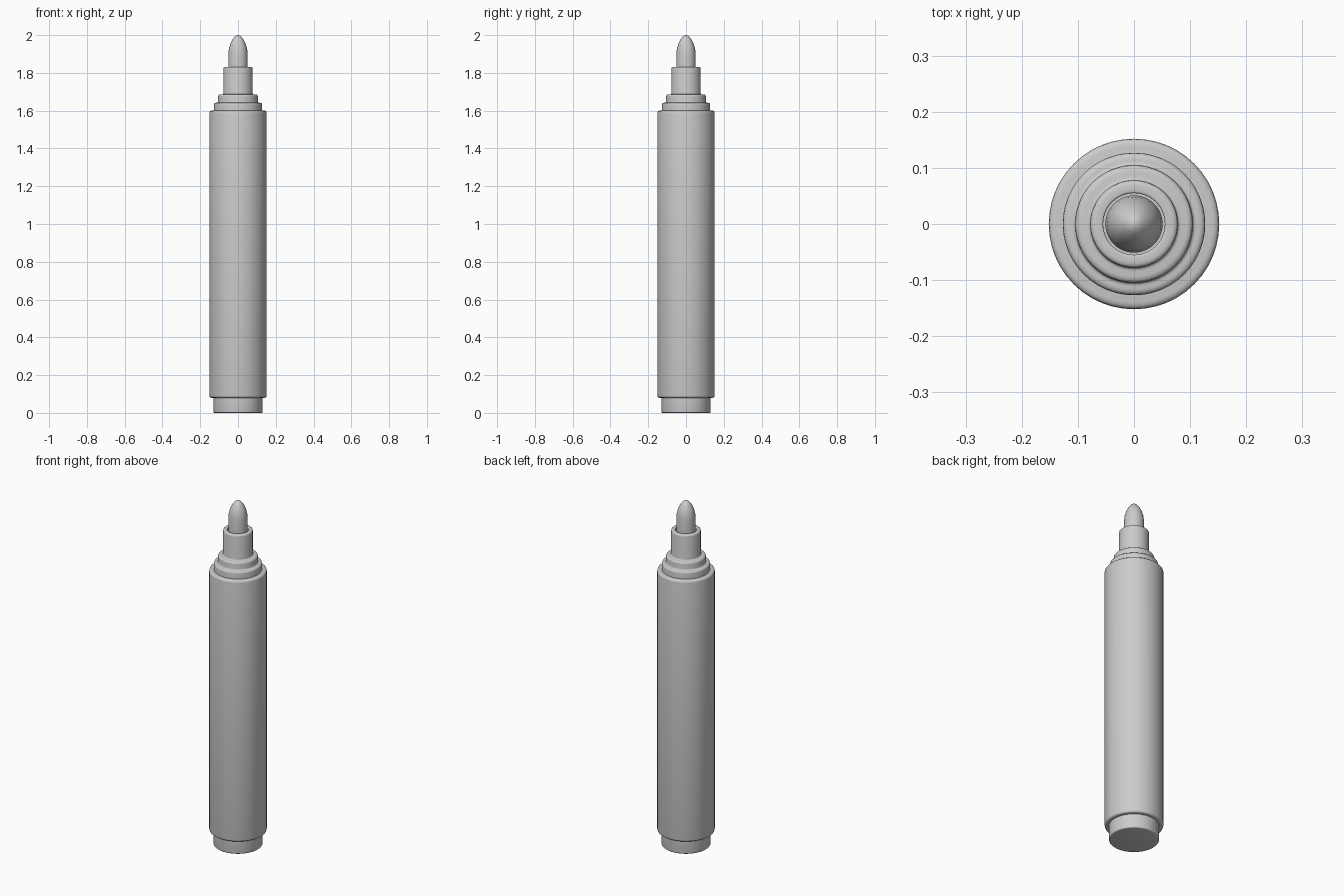
import bpy, bmesh, math
from mathutils import Vector

if "Cube" in bpy.data.objects:
    bpy.data.objects.remove(bpy.data.objects["Cube"])

SIDES = 48


def rounded(points, steps=3):
    """Profile points (radius, z, fillet) -> list of points with rounded corners."""
    out = []
    for i, (r, z, f) in enumerate(points):
        p = Vector((r, z))
        if f == 0 or i in (0, len(points) - 1):
            out.append(p)
            continue
        a = p + (Vector(points[i - 1][:2]) - p).normalized() * f
        b = p + (Vector(points[i + 1][:2]) - p).normalized() * f
        for k in range(steps + 1):
            t = k / steps
            out.append(a * (1 - t) ** 2 + p * 2 * t * (1 - t) + b * t ** 2)
    return out


def lathe(name, points):
    """Revolve a profile, bottom to top, around the z axis."""
    bm = bmesh.new()
    rings = []
    for r, z in rounded(points):
        if r < 1e-6:
            rings.append([bm.verts.new((0, 0, z))])
        else:
            rings.append([bm.verts.new((r * math.cos(a), r * math.sin(a), z))
                          for a in (2 * math.pi * i / SIDES for i in range(SIDES))])
    for lo, hi in zip(rings, rings[1:]):
        for i in range(SIDES):
            j = (i + 1) % SIDES
            ring = [lo[i % len(lo)], lo[j % len(lo)], hi[j % len(hi)], hi[i % len(hi)]]
            bm.faces.new(list(dict.fromkeys(ring)))
    bmesh.ops.recalc_face_normals(bm, faces=bm.faces)
    mesh = bpy.data.meshes.new(name)
    bm.to_mesh(mesh)
    bm.free()
    obj = bpy.data.objects.new(name, mesh)
    bpy.context.collection.objects.link(obj)
    bpy.context.view_layer.objects.active = obj
    obj.select_set(True)
    bpy.ops.object.shade_smooth_by_angle(angle=math.radians(40))
    obj.select_set(False)
    return obj


# Recessed plug closing the bottom end
lathe("end_plug", [(0, 0, 0), (0.13, 0, 0.007), (0.13, 0.09, 0), (0, 0.09, 0)])

# Main barrel
lathe("barrel", [(0, 0.08, 0), (0.152, 0.08, 0.012),
                 (0.152, 1.60, 0.012), (0, 1.60, 0)])

# Stepped collar and nib holder with a shallow socket at the top
lathe("stepped_collar", [(0, 1.59, 0), (0.127, 1.59, 0),
                         (0.127, 1.642, 0.011), (0.105, 1.642, 0.006),
                         (0.105, 1.686, 0.011), (0.078, 1.686, 0.006),
                         (0.078, 1.832, 0.009), (0.055, 1.832, 0.004),
                         (0.055, 1.80, 0), (0, 1.80, 0)])

# Bullet nib
lathe("nib", [(0, 1.79, 0), (0.051, 1.79, 0), (0.051, 1.905, 0),
              (0.048, 1.928, 0), (0.041, 1.953, 0), (0.030, 1.976, 0),
              (0.017, 1.992, 0), (0.007, 1.999, 0), (0, 2.0, 0)])
